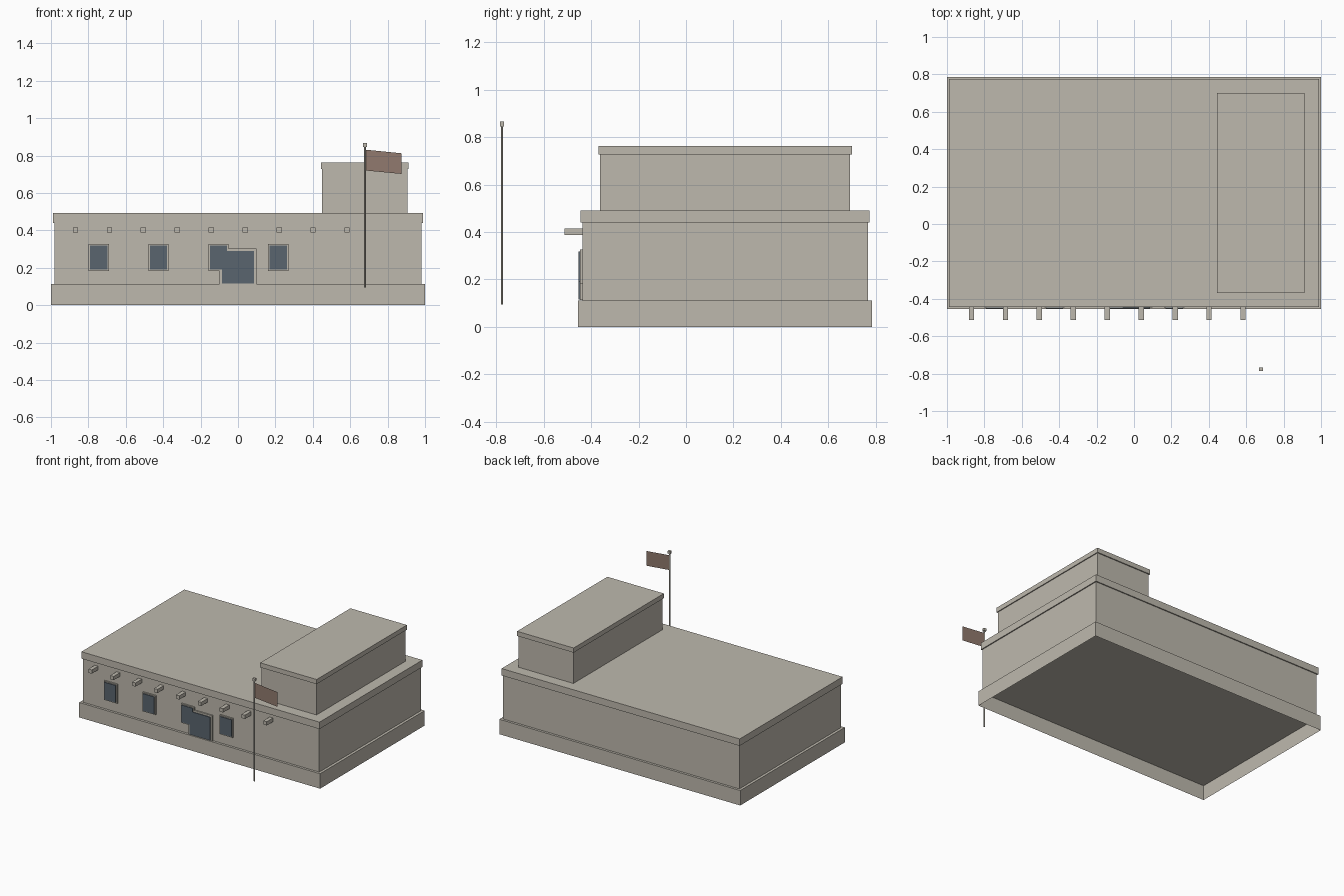
import bpy, bmesh

if "Cube" in bpy.data.objects:
    bpy.data.objects.remove(bpy.data.objects["Cube"])


def material(name, rgb):
    m = bpy.data.materials.new(name)
    m.diffuse_color = (*rgb, 1.0)
    m.use_nodes = True
    m.node_tree.nodes["Principled BSDF"].inputs["Base Color"].default_value = m.diffuse_color
    return m


ADOBE = material("adobe", (0.515, 0.485, 0.423))
GLASS = material("dark_glass", (0.102, 0.130, 0.156))
CLOTH = material("flag_cloth", (0.283, 0.195, 0.156))


def finish(name, bm, mat):
    me = bpy.data.meshes.new(name)
    bm.to_mesh(me)
    bm.free()
    me.materials.append(mat)
    ob = bpy.data.objects.new(name, me)
    bpy.context.collection.objects.link(ob)
    return ob


def box(name, x, y, z, mat=ADOBE, open_bottom=False):
    """Box from (min, max) pairs on each axis."""
    bm = bmesh.new()
    bmesh.ops.create_cube(bm, size=1)
    for v in bm.verts:
        v.co = [r[0] if c < 0 else r[1] for c, r in zip(v.co, (x, y, z))]
    if open_bottom:
        bm.normal_update()
        low = [f for f in bm.faces if f.normal.z < -0.5]
        bmesh.ops.delete(bm, geom=low, context='FACES_ONLY')
    return finish(name, bm, mat)


WALL_Y = -0.437

# Main storey: hollow plinth, walls and overhanging parapet
box("plinth", (-1, 1), (-0.455, 0.785), (0, 0.112), open_bottom=True)
box("main_walls", (-0.98, 0.98), (WALL_Y, 0.767), (0.112, 0.44), open_bottom=True)
box("main_parapet", (-0.988, 0.988), (-0.445, 0.775), (0.44, 0.492))

# Upper storey on the right
box("upper_walls", (0.45, 0.905), (-0.362, 0.692), (0.492, 0.728), open_bottom=True)
box("upper_parapet", (0.443, 0.912), (-0.37, 0.7), (0.728, 0.763))

# Roof beam ends along the front
for i in range(9):
    cx = -0.869 + 0.1815 * i
    box(f"beam_end_{i + 1}", (cx - 0.014, cx + 0.014), (-0.512, WALL_Y), (0.388, 0.416))


# Framed openings: shallow frame with a dark plate in front
def opening(name, cx, half, z0, z1, bottom_margin, margin, front):
    box(name + "_frame", (cx - half, cx + half), (front + 0.006, WALL_Y), (z0, z1))
    box(name + "_pane", (cx - half + margin, cx + half - margin),
        (front, front + 0.006), (z0 + bottom_margin, z1 - margin), GLASS)


for i in range(4):
    opening(f"window_{i + 1}", -0.745 + 0.32 * i, 0.054, 0.182, 0.326, 0.008, 0.008, -0.4525)
opening("door", 0.0, 0.099, 0.113, 0.303, 0.003, 0.013, -0.453)

# Flagpole standing in front
PX, PY = 0.679, -0.776
bm = bmesh.new()
bmesh.ops.create_cone(bm, cap_ends=True, segments=8, radius1=0.005, radius2=0.005, depth=0.755)
bmesh.ops.translate(bm, verts=bm.verts, vec=(PX, PY, 0.4715))
finish("flagpole", bm, ADOBE)
box("pole_finial", (PX - 0.01, PX + 0.01), (PY - 0.009, PY + 0.009), (0.846, 0.866))

# Slightly drooping flag
bm = bmesh.new()
pts = [(0.684, 0.72), (0.873, 0.702), (0.873, 0.812), (0.684, 0.831)]
bm.faces.new([bm.verts.new((x, PY, z)) for x, z in pts])
finish("flag", bm, CLOTH)
